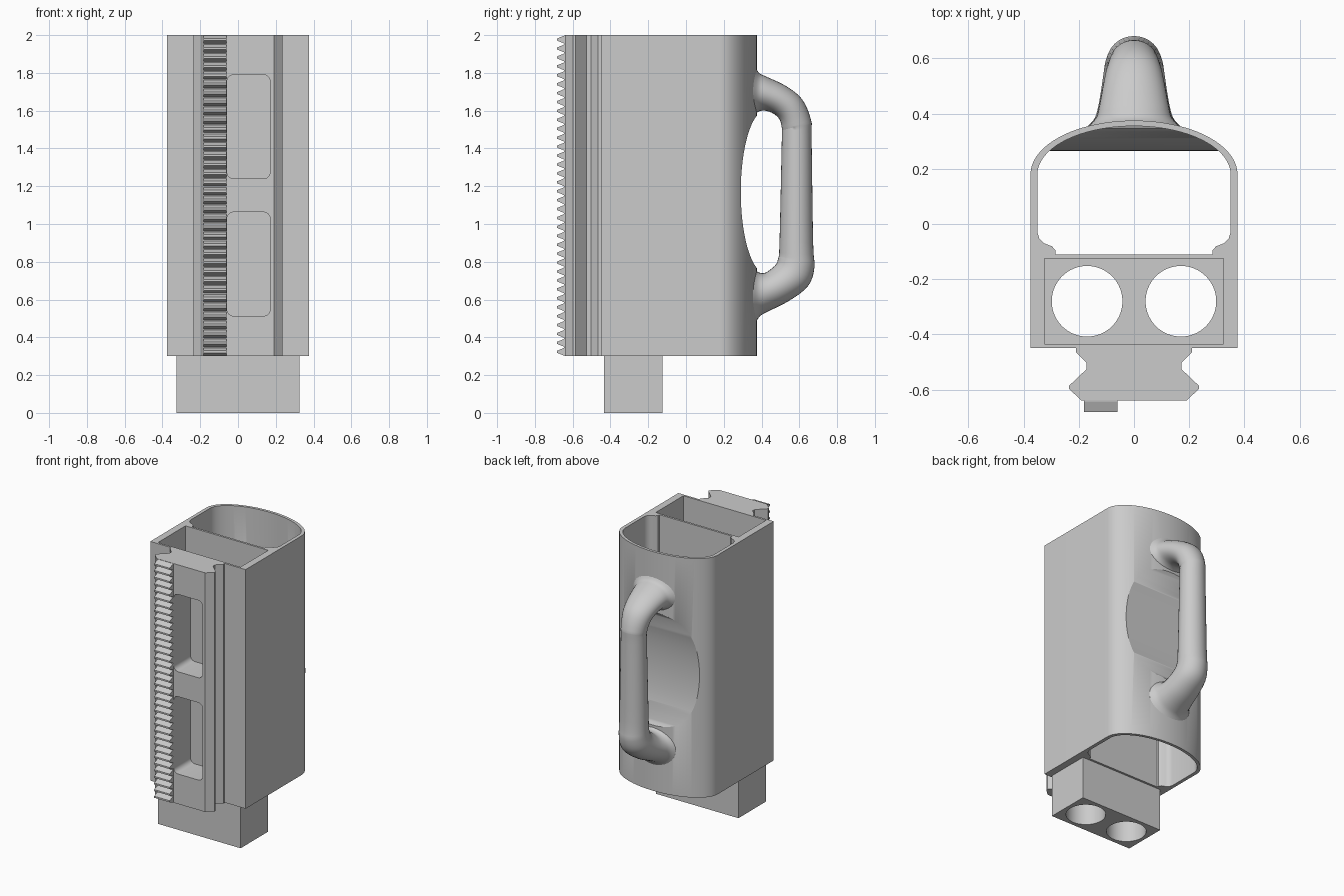
import bpy, bmesh, math
from mathutils import Vector

if "Cube" in bpy.data.objects:
    bpy.data.objects.remove(bpy.data.objects["Cube"])

grey = bpy.data.materials.new("light_grey")
grey.use_nodes = True
grey.diffuse_color = (0.6, 0.6, 0.6, 1)
grey.node_tree.nodes["Principled BSDF"].inputs["Base Color"].default_value = (0.6, 0.6, 0.6, 1)

BASE, TOP = 0.3, 2.0


def finish(name, bm):
    bmesh.ops.recalc_face_normals(bm, faces=bm.faces)
    mesh = bpy.data.meshes.new(name)
    bm.to_mesh(mesh)
    bm.free()
    mesh.materials.append(grey)
    obj = bpy.data.objects.new(name, mesh)
    bpy.context.collection.objects.link(obj)
    return obj


def activate(obj):
    bpy.ops.object.select_all(action='DESELECT')
    obj.select_set(True)
    bpy.context.view_layer.objects.active = obj


def prism(name, pts, axis, start, end):
    """Extrude a 2D outline along an axis; the outline uses the other two axes."""
    place = {'x': lambda p, t: (t, p[0], p[1]),
             'y': lambda p, t: (p[0], t, p[1]),
             'z': lambda p, t: (p[0], p[1], t)}[axis]
    bm = bmesh.new()
    rings = [[bm.verts.new(place(p, t)) for p in pts] for t in (start, end)]
    for ring in rings:
        bm.faces.new(ring)
    n = len(pts)
    for i in range(n):
        j = (i + 1) % n
        bm.faces.new((rings[0][i], rings[0][j], rings[1][j], rings[1][i]))
    return finish(name, bm)


def arc(cx, cy, rx, ry, a0, a1, n):
    angles = [math.radians(a0 + (a1 - a0) * i / n) for i in range(n + 1)]
    return [(cx + rx * math.cos(a), cy + ry * math.sin(a)) for a in angles]


def ellipse(cx, cy, rx, ry, n=64):
    return arc(cx, cy, rx, ry, 0, 360, n)[:-1]


def rect(x0, y0, x1, y1):
    return [(x0, y0), (x1, y0), (x1, y1), (x0, y1)]


def round_rect(x0, y0, x1, y1, r):
    corners = [(x1 - r, y1 - r), (x0 + r, y1 - r), (x0 + r, y0 + r), (x1 - r, y0 + r)]
    return [p for i, (x, y) in enumerate(corners)
            for p in arc(x, y, r, r, 90 * i, 90 * i + 90, 6)]


def mirrored(half):
    return half + [(-x, y) for x, y in reversed(half)]


def cut(obj, *cutters):
    activate(obj)
    for cutter in cutters:
        mod = obj.modifiers.new("cut", 'BOOLEAN')
        mod.operation, mod.solver, mod.object = 'DIFFERENCE', 'EXACT', cutter
        bpy.ops.object.modifier_apply(modifier=mod.name)
        bpy.data.objects.remove(cutter)


def smooth(obj, degrees=30):
    activate(obj)
    bpy.ops.object.shade_smooth_by_angle(angle=math.radians(degrees))


# Housing: bowed back, finger hollow across the back, two open chambers
housing = prism("housing", [(-0.375, -0.45), (0.375, -0.45)]
                + arc(0, 0.18, 0.375, 0.195, 0, 180, 48), 'z', BASE, TOP)
hollow = prism("hollow_cutter", ellipse(0.42, 1.17, 0.13, 0.43, 96), 'x', -0.6, 0.6)
hollow_inside = prism("hollow_inside", ellipse(0.42, 1.17, 0.155, 0.455, 96), 'x', -0.6, 0.6)
steps = [(0.285, -0.11), (0.285, -0.095), (0.297, -0.081), (0.325, -0.07),
         (0.343, -0.053), (0.35, -0.03)]
rear_chamber = prism("rear_chamber", [(-x, y) for x, y in reversed(steps)][-1:] + steps
                     + arc(0, 0.18, 0.35, 0.175, 0, 180, 48)
                     + [(-x, y) for x, y in reversed(steps)][:-1], 'z', 0.2, 2.1)
cut(rear_chamber, hollow_inside)
front_chamber = prism("front_chamber", rect(-0.325, -0.435, 0.325, -0.125), 'z', 0.2, 2.1)
cut(housing, hollow, rear_chamber, front_chamber)
smooth(housing)

# Insert block with two round bores
block = prism("insert_block", rect(-0.325, -0.435, 0.325, -0.125), 'z', 0, 0.4)
cut(block, *[prism("bore", ellipse(s * 0.17, -0.28, 0.128, 0.128), 'z', -0.1, 0.5)
             for s in (-1, 1)])
smooth(block)

# Grooved mounting rail with two rounded windows
rail = prism("mounting_rail", mirrored([
    (0.21, -0.45), (0.21, -0.465), (0.172, -0.503), (0.172, -0.526),
    (0.235, -0.586), (0.235, -0.598), (0.19, -0.64)]), 'z', BASE, TOP)
cut(rail, *[prism("window", round_rect(-0.058, z, 0.17, z + 0.55, 0.035), 'y', -0.7, -0.451)
            for z in (0.513, 1.24)])
smooth(rail)

# Toothed rack on the rail
count = 36
pitch = (TOP - BASE) / count
teeth = [(-0.63, BASE)]
for i in range(count):
    z = BASE + i * pitch
    teeth += [(-0.645, z + pitch * 0.06), (-0.682, z + pitch * 0.38),
              (-0.682, z + pitch * 0.62), (-0.645, z + pitch * 0.94)]
teeth.append((-0.63, TOP))
prism("toothed_rack", teeth, 'x', -0.182, -0.06)

# Handle: lofted oval sections (outer y, outer z, inner y, inner z, half width)
sections = [
    (0.368, 1.83, 0.368, 1.585, 0.175),
    (0.39, 1.797, 0.39, 1.597, 0.14),
    (0.43, 1.778, 0.42, 1.6, 0.127),
    (0.53, 1.73, 0.465, 1.583, 0.113),
    (0.615, 1.66, 0.497, 1.55, 0.1),
    (0.662, 1.55, 0.508, 1.5, 0.088),
    (0.665, 1.45, 0.507, 1.44, 0.087),
    (0.673, 0.9, 0.495, 0.9, 0.097),
    (0.68, 0.77, 0.488, 0.82, 0.1),
    (0.645, 0.67, 0.475, 0.785, 0.108),
    (0.54, 0.59, 0.445, 0.758, 0.118),
    (0.43, 0.535, 0.42, 0.742, 0.13),
    (0.39, 0.51, 0.39, 0.742, 0.145),
    (0.368, 0.475, 0.368, 0.755, 0.178)]
rows = [Vector(s) for s in sections]


def spline(i, t):
    p = [rows[min(max(i + k, 0), len(rows) - 1)] for k in (-1, 0, 1, 2)]
    m0, m1 = (p[2] - p[0]) / 2, (p[3] - p[1]) / 2
    a, b = t * t * (3 - 2 * t), t * (1 - t)
    return p[1] * (1 - a) + p[2] * a + m0 * b * (1 - t) - m1 * b * t


path = [spline(i, k / 4) for i in range(len(rows) - 1) for k in range(4)] + [rows[-1]]
bm = bmesh.new()
loops = []
for oy, oz, iy, iz, w in path:
    ring = []
    for x, u in ellipse(0, 0, w, 1, 32):
        y = (oy + iy) / 2 + u * (oy - iy) / 2
        z = (oz + iz) / 2 + u * (oz - iz) / 2
        # ends hug the bowed back wall
        hug = max(0, min(1, (0.43 - y) / 0.06))
        y += hug * 0.195 * (math.sqrt(1 - (x / 0.375) ** 2) - 1)
        ring.append(bm.verts.new((x, y, z)))
    loops.append(ring)
for a, b in zip(loops, loops[1:]):
    for i in range(32):
        j = (i + 1) % 32
        bm.faces.new((a[i], a[j], b[j], b[i]))
bm.faces.new(loops[0])
bm.faces.new(loops[-1])
smooth(finish("handle", bm), 50)
